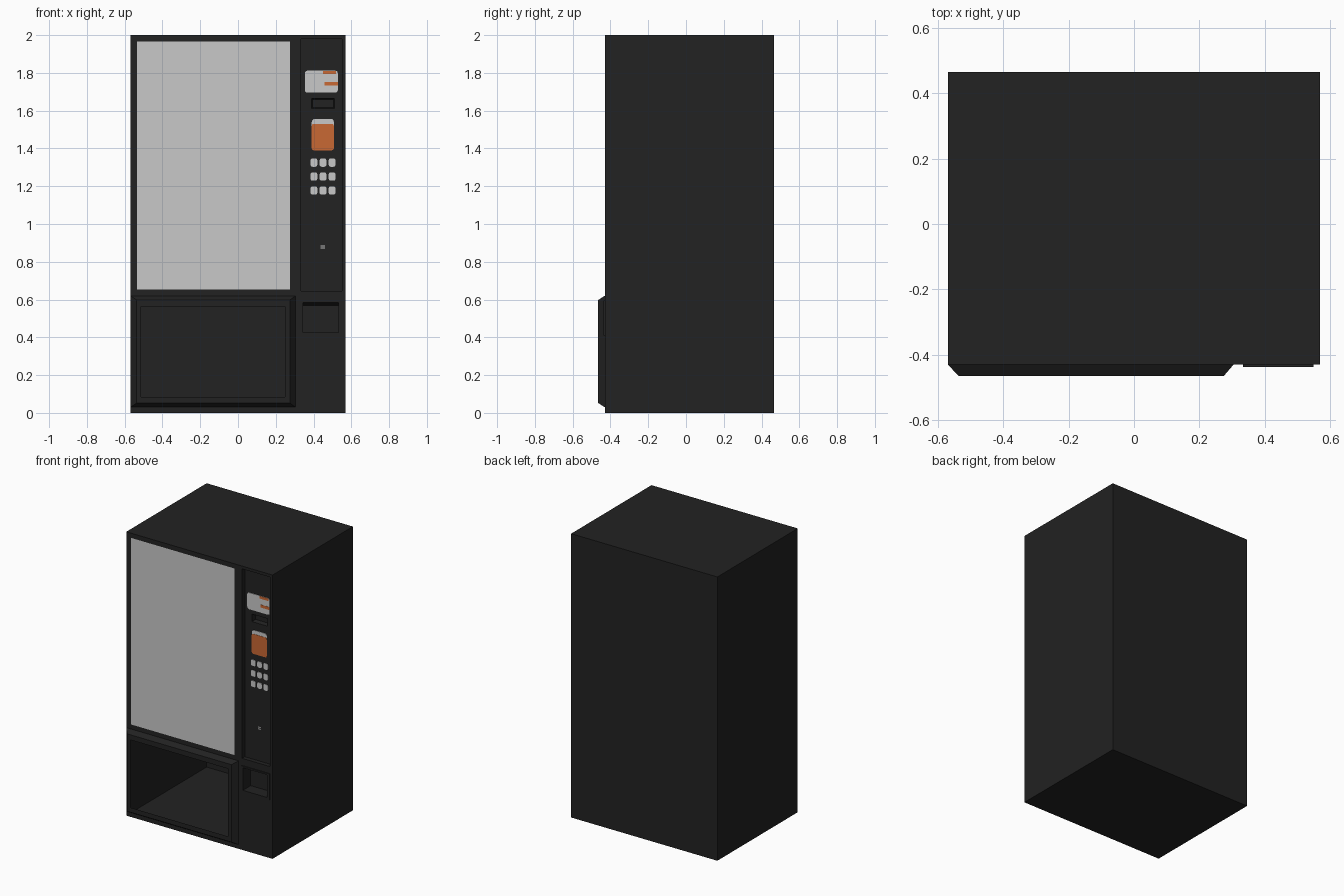
import bpy, bmesh, math

if "Cube" in bpy.data.objects:
    bpy.data.objects.remove(bpy.data.objects["Cube"])


def material(name, rgb):
    m = bpy.data.materials.new(name)
    m.diffuse_color = (*rgb, 1)
    m.use_nodes = True
    m.node_tree.nodes["Principled BSDF"].inputs["Base Color"].default_value = m.diffuse_color
    return m


DARK = material("charcoal", (0.0159, 0.0159, 0.0159))
LIGHT = material("pale_grey", (0.584, 0.584, 0.584))
ORANGE = material("orange", (0.584, 0.138, 0.033))

FRONT, BACK = -0.43, 0.465
PANEL_Y = -0.40


def make(name, faces, mats):
    """Object from (points, material index) faces, welded."""
    bm = bmesh.new()
    for pts, idx in faces:
        bm.faces.new([bm.verts.new(p) for p in pts]).material_index = idx
    bmesh.ops.remove_doubles(bm, verts=bm.verts, dist=0.0002)
    me = bpy.data.meshes.new(name)
    bm.to_mesh(me)
    bm.free()
    for m in mats:
        me.materials.append(m)
    ob = bpy.data.objects.new(name, me)
    bpy.context.collection.objects.link(ob)
    return ob


def loop(rect, y):
    x0, x1, z0, z1 = rect
    return [(x0, y, z0), (x1, y, z0), (x1, y, z1), (x0, y, z1)]


def loft(loops, cap=True):
    """Walls between successive outlines, optional cap on the last one."""
    faces = []
    for a, b in zip(loops, loops[1:]):
        n = len(a)
        faces += [([a[i], a[(i + 1) % n], b[(i + 1) % n], b[i]], 0) for i in range(n)]
    if cap:
        faces.append((loops[-1], 0))
    return faces


def sheet(rect, y, holes, painted=()):
    """Flat front-facing sheet, split into cells, with holes and painted areas."""
    areas = [rect, *holes, *painted]
    xs = sorted({v for r in areas for v in r[:2]})
    zs = sorted({v for r in areas for v in r[2:]})
    inside = lambda x, z, r: r[0] < x < r[1] and r[2] < z < r[3]
    faces = []
    for x0, x1 in zip(xs, xs[1:]):
        for z0, z1 in zip(zs, zs[1:]):
            cx, cz = (x0 + x1) / 2, (z0 + z1) / 2
            if any(inside(cx, cz, h) for h in holes):
                continue
            idx = int(any(inside(cx, cz, p) for p in painted))
            faces.append((loop((x0, x1, z0, z1), y), idx))
    return faces


def plate(name, rect, mat, r=0.0, base=PANEL_Y, t=0.003):
    """Thin plate with rounded corners."""
    x0, x1, z0, z1 = rect
    if r == 0:
        pts = [(p[0], p[2]) for p in loop(rect, 0)]
    else:
        corners = [(x0 + r, z0 + r, 180), (x1 - r, z0 + r, 270),
                   (x1 - r, z1 - r, 0), (x0 + r, z1 - r, 90)]
        pts = [(cx + r * math.cos(math.radians(a + s)), cz + r * math.sin(math.radians(a + s)))
               for cx, cz, a in corners for s in (0, 30, 60, 90)]
    outline = lambda y: [(x, y, z) for x, z in pts]
    return make(name, loft([outline(base), outline(base - t)]), [mat])


# Hollow cabinet with window, and openings for bin, control panel and coin return
outer = (-0.57, 0.57, 0.0, 2.0)
bin_rect = (-0.57, 0.305, 0.03, 0.62)
panel_rect = (0.333, 0.55, 0.645, 1.98)
coin_rect = (0.333, 0.55, 0.41, 0.595)
window_rect = (-0.535, 0.275, 0.652, 1.967)
cabinet = loft([loop(outer, BACK), loop(outer, FRONT)], cap=False)
cabinet.append((loop(outer, BACK)[::-1], 0))
cabinet += sheet(outer, FRONT, [bin_rect, panel_rect, coin_rect], [window_rect])
make("cabinet", cabinet, [DARK, LIGHT])

# Chamfered collection bin surround, open into the cabinet
make("bin_surround", loft([
    loop(bin_rect, FRONT),
    loop((-0.537, 0.275, 0.052, 0.598), -0.465),
    loop((-0.513, 0.249, 0.085, 0.562), -0.465)], cap=False), [DARK])

# Recessed control panel with a note slot
slot = (0.39, 0.51, 1.612, 1.665)
panel = loft([loop(panel_rect, FRONT), loop(panel_rect, PANEL_Y)], cap=False)
panel += sheet(panel_rect, PANEL_Y, [slot])
panel += loft([loop(slot, PANEL_Y), loop((0.395, 0.505, 1.618, 1.66), PANEL_Y + 0.03)])
make("control_panel", panel, [DARK])

# Coin return with raised frame and sloped ceiling
make("coin_return", loft([
    loop(coin_rect, FRONT), loop(coin_rect, -0.437),
    loop((0.344, 0.532, 0.425, 0.584), -0.437),
    loop((0.344, 0.532, 0.425, 0.568), -0.35)]), [DARK])

# Payment label with two orange stripes
plate("payment_label", (0.354, 0.529, 1.695, 1.812), LIGHT, 0.015)
plate("label_stripe_upper", (0.45, 0.52, 1.793, 1.811), ORANGE, t=0.0045)
plate("label_stripe_lower", (0.457, 0.529, 1.732, 1.752), ORANGE, t=0.0045)

# Display card: pale top, orange body
plate("display_card", (0.39, 0.508, 1.39, 1.557), LIGHT, 0.018)
plate("display_screen", (0.39, 0.508, 1.39, 1.53), ORANGE, 0.012, t=0.0045)

# Keypad
for row, z in enumerate((1.325, 1.251, 1.177)):
    for col, x in enumerate((0.402, 0.45, 0.498)):
        plate(f"key_{row}_{col}", (x - 0.018, x + 0.018, z - 0.022, z + 0.022), LIGHT, 0.01)

# Small coin slot mark
for i, z in enumerate((0.872, 0.884)):
    plate(f"coin_mark_{i}", (0.438, 0.46, z - 0.003, z + 0.003), LIGHT)
